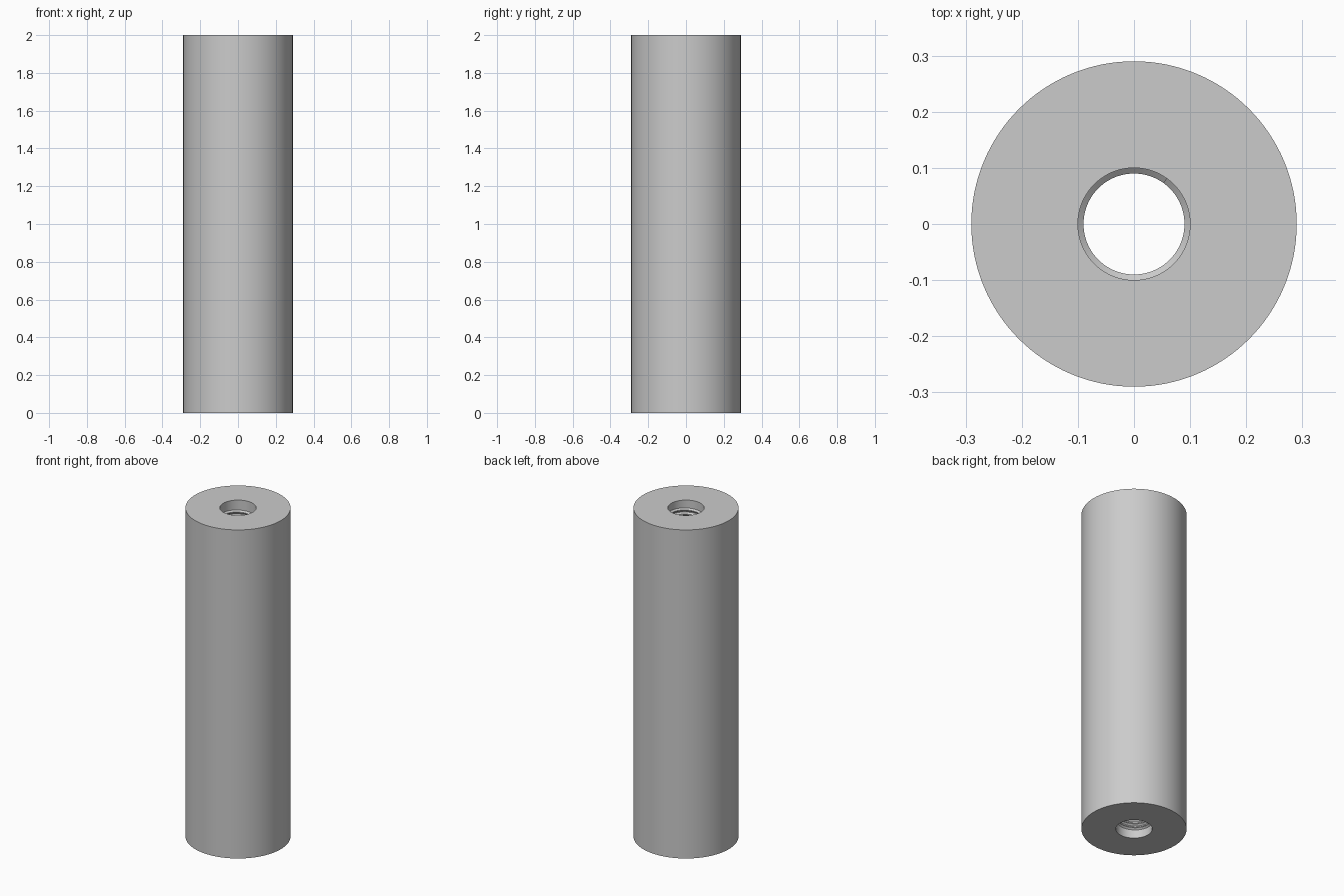
import bpy, bmesh
from math import cos, sin, tau, pi

if "Cube" in bpy.data.objects:
    bpy.data.objects.remove(bpy.data.objects["Cube"])

R_OUT, R_BORE, R_CREST, HEIGHT = 0.29, 0.10, 0.09, 2.0
PITCH, PLAIN, SIDES = 0.025, 0.05, 128


def make_object(name, bm):
    bmesh.ops.recalc_face_normals(bm, faces=bm.faces)
    mesh = bpy.data.meshes.new(name)
    bm.to_mesh(mesh)
    bm.free()
    obj = bpy.data.objects.new(name, mesh)
    bpy.context.collection.objects.link(obj)
    bpy.ops.object.select_all(action='DESELECT')
    obj.select_set(True)
    bpy.context.view_layer.objects.active = obj
    bpy.ops.object.shade_smooth_by_angle(angle=pi / 6)
    return obj


def ring(bm, profile, angle, lift=0.0):
    return [bm.verts.new((r * cos(angle), r * sin(angle), z + lift)) for r, z in profile]


def bridge(bm, a, b):
    n = len(a)
    for i in range(n):
        j = (i + 1) % n
        bm.faces.new((a[i], a[j], b[j], b[i]))


# Tube body: rectangular section swept once around the axis
bm = bmesh.new()
section = [(R_BORE, 0), (R_OUT, 0), (R_OUT, HEIGHT), (R_BORE, HEIGHT)]
rings = [ring(bm, section, tau * k / SIDES) for k in range(SIDES)]
for k in range(SIDES):
    bridge(bm, rings[k], rings[(k + 1) % SIDES])
make_object("tube_body", bm)

# Internal thread: trapezoid ridge swept along a helix
bm = bmesh.new()
ridge = [(R_BORE + 0.0005, -0.42 * PITCH), (R_CREST, -0.08 * PITCH),
         (R_CREST, 0.08 * PITCH), (R_BORE + 0.0005, 0.42 * PITCH)]
per_turn = 64
steps = int((HEIGHT - 2 * PLAIN) / PITCH * per_turn)
start = tau / 6
rings = [ring(bm, ridge, start + tau * k / per_turn, PLAIN + PITCH * k / per_turn)
         for k in range(steps + 1)]
for a, b in zip(rings, rings[1:]):
    bridge(bm, a, b)
bm.faces.new(rings[0])
bm.faces.new(rings[-1])
make_object("internal_thread", bm)
